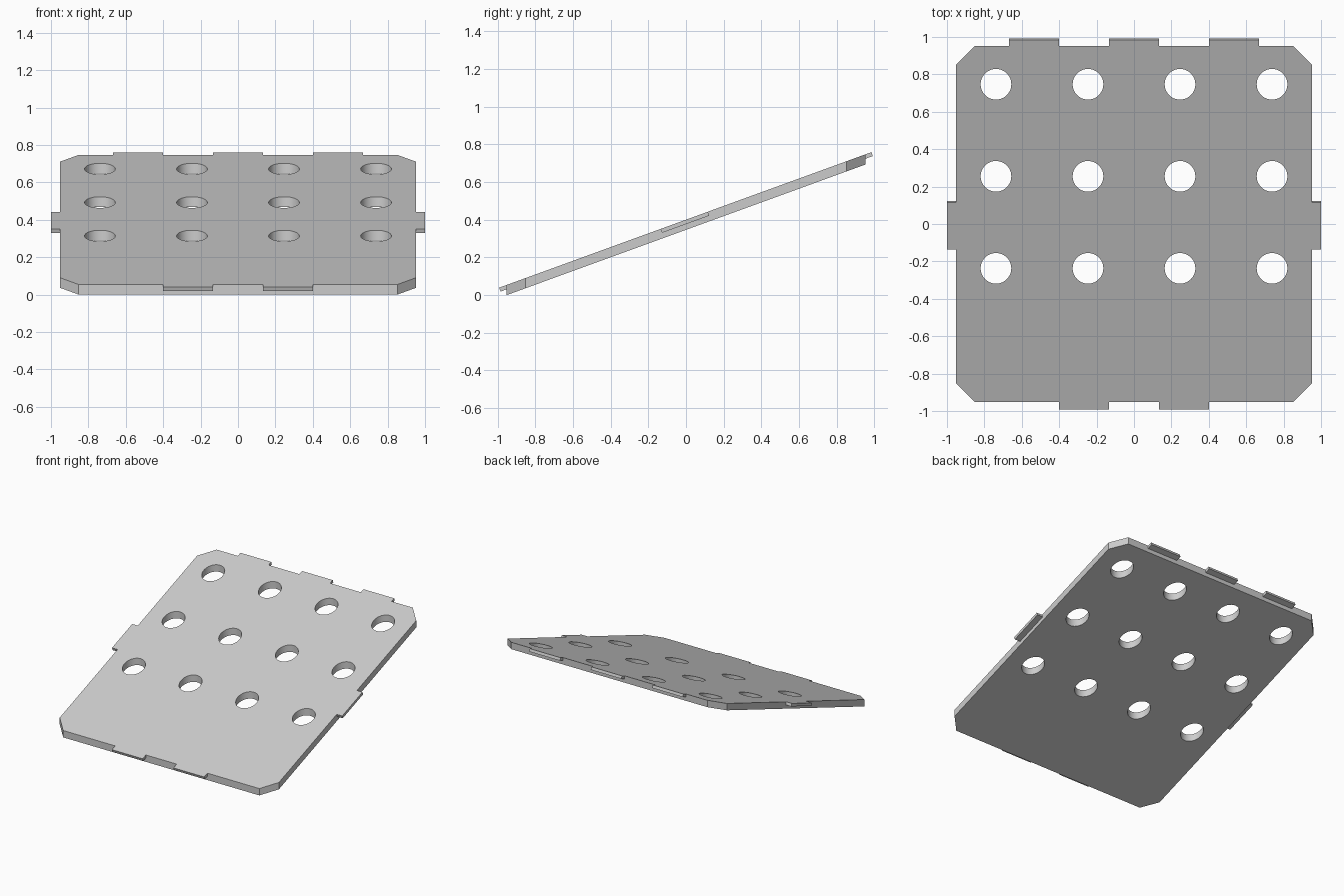
import bpy, bmesh, math
from mathutils import Vector

cube = bpy.data.objects.get("Cube")
if cube:
    bpy.data.objects.remove(cube, do_unlink=True)

TILT = math.radians(20)
SLOPE = math.tan(TILT)
HALF = 0.952          # half size of the plate body
OUT_Y, OUT_X = 0.992, 1.0
CHAMFER = 0.10
THICK = 0.054         # vertical plate thickness
TAB = 0.022           # tab thickness, square to the slope
HOLE_R = 0.082
PITCH = 0.492

grey = bpy.data.materials.new("plain grey")
grey.use_nodes = True
grey.diffuse_color = (0.6, 0.6, 0.6, 1)
grey.node_tree.nodes["Principled BSDF"].inputs["Base Color"].default_value = (0.6, 0.6, 0.6, 1)


def top_z(y):
    return THICK + (y + HALF) * SLOPE


def finish(bm, name):
    bmesh.ops.recalc_face_normals(bm, faces=bm.faces)
    mesh = bpy.data.meshes.new(name)
    bm.to_mesh(mesh)
    bm.free()
    mesh.materials.append(grey)
    obj = bpy.data.objects.new(name, mesh)
    bpy.context.collection.objects.link(obj)
    return obj


def add_loop(bm, points):
    verts = [bm.verts.new((x, y, 0)) for x, y in points]
    return [bm.edges.new((v, verts[i - 1])) for i, v in enumerate(verts)]


# Sloping plate: chamfered outline with round holes, upright walls
bm = bmesh.new()
c = HALF - CHAMFER
outline = [(c, -HALF), (HALF, -c), (HALF, c), (c, HALF),
           (-c, HALF), (-HALF, c), (-HALF, -c), (-c, -HALF)]
edges = add_loop(bm, outline)
for row in range(3):
    for col in range(4):
        cx, cy = (col - 1.5) * PITCH, 0.747 - row * PITCH
        ring = [math.tau * i / 48 for i in range(48)]
        edges += add_loop(bm, [(cx + HOLE_R * math.cos(a), cy + HOLE_R * math.sin(a)) for a in ring])
bmesh.ops.triangle_fill(bm, use_beauty=True, use_dissolve=False, edges=edges, normal=(0, 0, 1))
ext = bmesh.ops.extrude_face_region(bm, geom=bm.faces[:])
raised = [g for g in ext["geom"] if isinstance(g, bmesh.types.BMVert)]
bmesh.ops.translate(bm, verts=raised, vec=Vector((0, 0, THICK)))
for v in bm.verts:
    v.co.z += (v.co.y + HALF) * SLOPE
plate = finish(bm, "sloping_plate")
bpy.ops.object.select_all(action='DESELECT')
plate.select_set(True)
bpy.context.view_layer.objects.active = plate
bpy.ops.object.shade_smooth_by_angle(angle=math.radians(30))


# Tabs: thin prisms flush with the plate top; free ends are square to the slope
LEAN = TAB * math.sin(TILT)


def tab(name, x0, x1, y0, y1, square_low=True, square_high=True):
    drop = TAB / math.cos(TILT)
    low = y0 + LEAN * square_low
    high = y1 + LEAN * square_high
    section = [(y0, top_z(y0)), (low, top_z(low) - drop),
               (high, top_z(high) - drop), (y1, top_z(y1))]
    bm = bmesh.new()
    ends = [[bm.verts.new((x, y, z)) for y, z in section] for x in (x0, x1)]
    for end in ends:
        bm.faces.new(end)
    for i in range(4):
        bm.faces.new((ends[0][i - 1], ends[0][i], ends[1][i], ends[1][i - 1]))
    finish(bm, name)


W = 0.267             # tab width
for side, s in (("left", 1), ("right", -1)):
    x = s * W
    tab(f"front_tab_{side}", x - W / 2, x + W / 2, -OUT_Y, -HALF, square_high=False)
    tab(f"side_tab_{side}", s * HALF, s * OUT_X, -0.135, 0.116)
for name, k in (("left", 2), ("middle", 0), ("right", -2)):
    x = k * W
    tab(f"back_tab_{name}", x - W / 2, x + W / 2, HALF, OUT_Y - LEAN, square_low=False)
